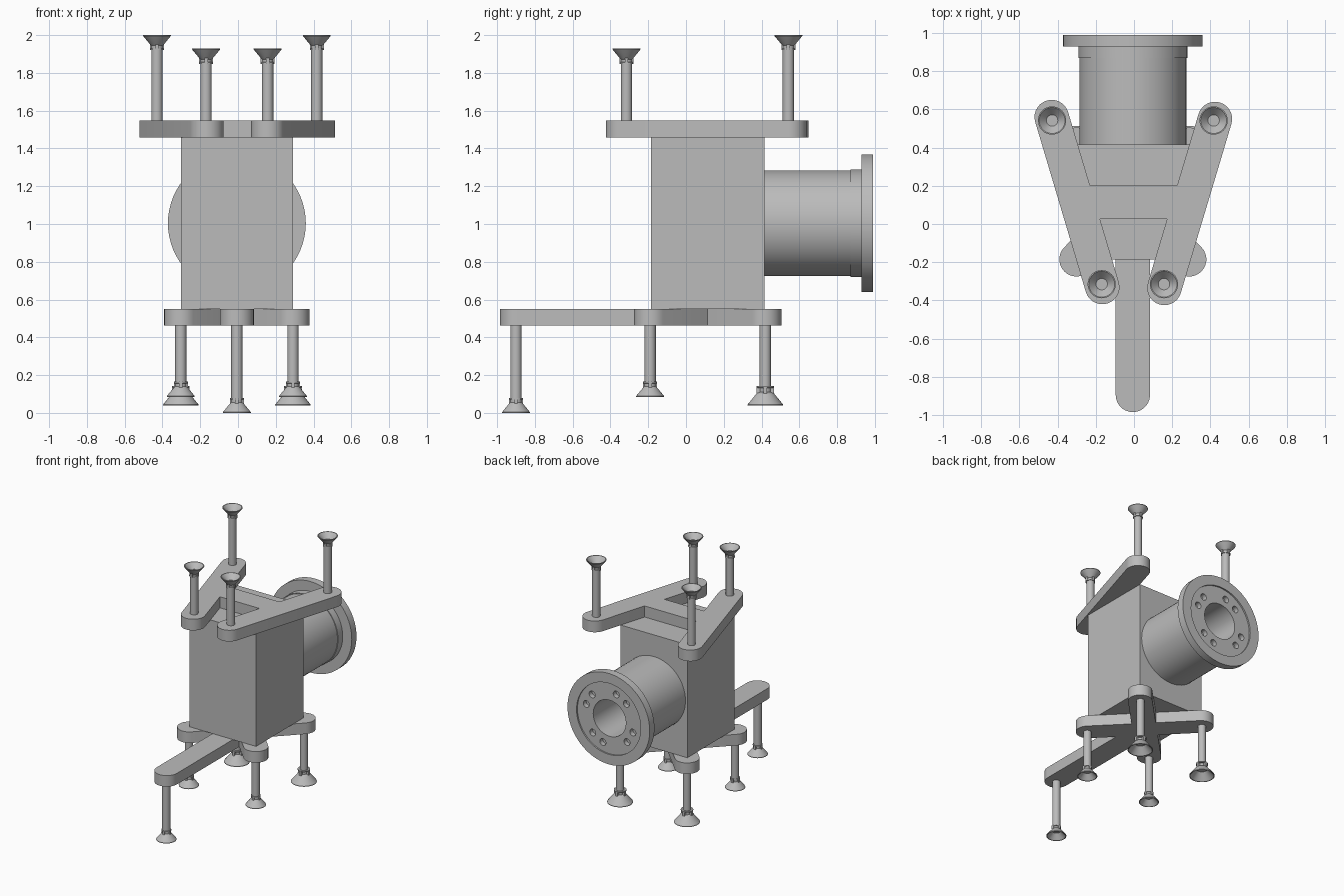
import bpy, bmesh, math
from mathutils import Matrix, Vector

default = bpy.data.objects.get("Cube")
if default:
    bpy.data.objects.remove(default, do_unlink=True)

grey = bpy.data.materials.new("plain grey")
grey.use_nodes = True
COLOUR = (0.5, 0.5, 0.5, 1)
grey.diffuse_color = COLOUR
grey.node_tree.nodes["Principled BSDF"].inputs["Base Color"].default_value = COLOUR


def finish(bm, name, smooth=True):
    bmesh.ops.recalc_face_normals(bm, faces=bm.faces)
    mesh = bpy.data.meshes.new(name)
    bm.to_mesh(mesh)
    bm.free()
    mesh.materials.append(grey)
    ob = bpy.data.objects.new(name, mesh)
    bpy.context.collection.objects.link(ob)
    if smooth:
        shade(ob)
    return ob


def select(ob):
    bpy.ops.object.select_all(action='DESELECT')
    ob.select_set(True)
    bpy.context.view_layer.objects.active = ob


def shade(ob):
    select(ob)
    bpy.ops.object.shade_smooth_by_angle(angle=math.radians(30))


def combine(ob, other, operation):
    mod = ob.modifiers.new("combine", 'BOOLEAN')
    mod.operation, mod.solver, mod.object = operation, 'EXACT', other
    select(ob)
    bpy.ops.object.modifier_apply(modifier=mod.name)
    bpy.data.objects.remove(other, do_unlink=True)


def lathe(name, profile, matrix, steps=32):
    """Revolve (radius, height) points around z, then place the result."""
    bm = bmesh.new()
    verts = [bm.verts.new((r, 0, h)) for r, h in profile]
    edges = [bm.edges.new(pair) for pair in zip(verts, verts[1:])]
    bmesh.ops.spin(bm, geom=verts + edges, cent=(0, 0, 0), axis=(0, 0, 1),
                   angle=math.tau, steps=steps)
    bmesh.ops.remove_doubles(bm, verts=bm.verts, dist=1e-5)
    bm.transform(matrix)
    return finish(bm, name)


def slab(name, outline, bottom, top):
    bm = bmesh.new()
    face = bm.faces.new([bm.verts.new((x, y, bottom)) for x, y in outline])
    new = bmesh.ops.extrude_face_region(bm, geom=[face])["geom"]
    bmesh.ops.translate(bm, vec=(0, 0, top - bottom),
                        verts=[v for v in new if isinstance(v, bmesh.types.BMVert)])
    return finish(bm, name, False)


def bar(name, a, b, bottom, top, r=0.09, n=14):
    """Round-ended flat bar from a to b."""
    heading = math.atan2(b[1] - a[1], b[0] - a[0])
    outline = []
    for end, start in ((b, heading - math.pi / 2), (a, heading + math.pi / 2)):
        for i in range(n + 1):
            t = start + math.pi * i / n
            outline.append((end[0] + r * math.cos(t), end[1] + r * math.sin(t)))
    return slab(name, outline, bottom, top)


def box(name, low, high):
    return slab(name, [(low[0], low[1]), (high[0], low[1]),
                       (high[0], high[1]), (low[0], high[1])], low[2], high[2])


def suction_leg(name, x, y, root, tip, cup_r=0.074):
    """Rod, neck collar and hollow cup running from root to tip height."""
    length, k, rod = abs(tip - root), cup_r / 0.074, 0.03
    lip, neck, collar = length, length - 0.05 * k, length - 0.08 * k
    profile = [(0, 0), (rod, 0), (rod, collar), (0.036 * k, collar),
               (0.036 * k, collar + 0.008), (rod, collar + 0.01), (rod, neck - 0.006),
               (0.036 * k, neck), (cup_r, lip - 0.004), (cup_r, lip),
               (cup_r - 0.006, lip), (0.03 * k, neck + 0.008), (0, neck + 0.008)]
    place = Matrix.Translation((x, y, root))
    if tip < root:
        place = place @ Matrix.Rotation(math.pi, 4, 'X')
    lathe(name, profile, place)
    # Small clip tabs bridging the neck
    z0, z1 = sorted((root + math.copysign(collar, tip - root),
                     root + math.copysign(neck, tip - root)))
    w, t = 0.037 * k, 0.009
    box(name + "_clip_a", (x - w, y - t, z0), (x + w, y + t, z1))
    box(name + "_clip_b", (x - t, y - w, z0), (x + t, y + w, z1))


CX = -0.006

# Main body block
box("body_block", (CX - 0.296, -0.185, 0.55), (CX + 0.296, 0.415, 1.458))

# Upper frame: two splayed bars joined by a web
LOW, HIGH = 1.457, 1.547
top_frame = bar("upper_frame", (CX + 0.165, -0.335), (CX + 0.43, 0.55), LOW, HIGH)
combine(top_frame, bar("upper_bar", (CX - 0.16, -0.33), (CX - 0.425, 0.56), LOW, HIGH), 'UNION')
combine(top_frame, slab("upper_web", [(-0.27, 0.025), (0.26, 0.025),
                                      (0.3, 0.202), (-0.31, 0.202)], LOW, HIGH), 'UNION')
shade(top_frame)

# Lower frame: crossed bars with a long front arm
LOW, HIGH = 0.462, 0.551
lower = bar("lower_frame", (CX - 0.295, -0.185), (CX + 0.295, 0.415), LOW, HIGH)
combine(lower, bar("lower_bar", (CX + 0.295, -0.185), (CX - 0.295, 0.415), LOW, HIGH), 'UNION')
combine(lower, bar("front_arm", (CX, -0.895), (CX, 0.115), LOW, HIGH), 'UNION')
shade(lower)

# Suction legs, mirrored left and right
for side, s in (("left", 1), ("right", -1)):
    suction_leg(f"upper_front_leg_{side}", CX + s * 0.163, -0.315, 1.5, 1.928)
    suction_leg(f"upper_back_leg_{side}", CX + s * 0.423, 0.542, 1.5, 2.0)
    suction_leg(f"lower_front_leg_{side}", CX + s * 0.297, -0.19, 0.5, 0.085)
    suction_leg(f"lower_back_leg_{side}", CX + s * 0.297, 0.42, 0.5, 0.04, 0.094)
suction_leg("front_arm_leg", CX, -0.9, 0.5, 0.0)

# Barrel and flange with a recessed face and central bore
along_y = Matrix.Translation((CX, 0, 1.004)) @ Matrix.Rotation(-math.pi / 2, 4, 'X')
barrel = lathe("barrel_flange", [
    (0, 0.4), (0.28, 0.4), (0.28, 0.87), (0.285, 0.87), (0.285, 0.93),
    (0.365, 0.93), (0.365, 0.99), (0.285, 0.99), (0.285, 0.978),
    (0.145, 0.978), (0.145, 0.55), (0, 0.55)], along_y, 64)

# Paired bolt holes around the bore
for quarter in range(4):
    for offset in (-14, 14):
        a = math.radians(60 + 90 * quarter + offset)
        spot = Matrix.Translation((-0.215 * math.cos(a), 0, 0.215 * math.sin(a)))
        hole = lathe("bolt_hole_cutter", [(0, 0.94), (0.027, 0.94), (0.027, 1.02), (0, 1.02)],
                     spot @ along_y, 20)
        hole.hide_render = True
        combine(barrel, hole, 'DIFFERENCE')
shade(barrel)
